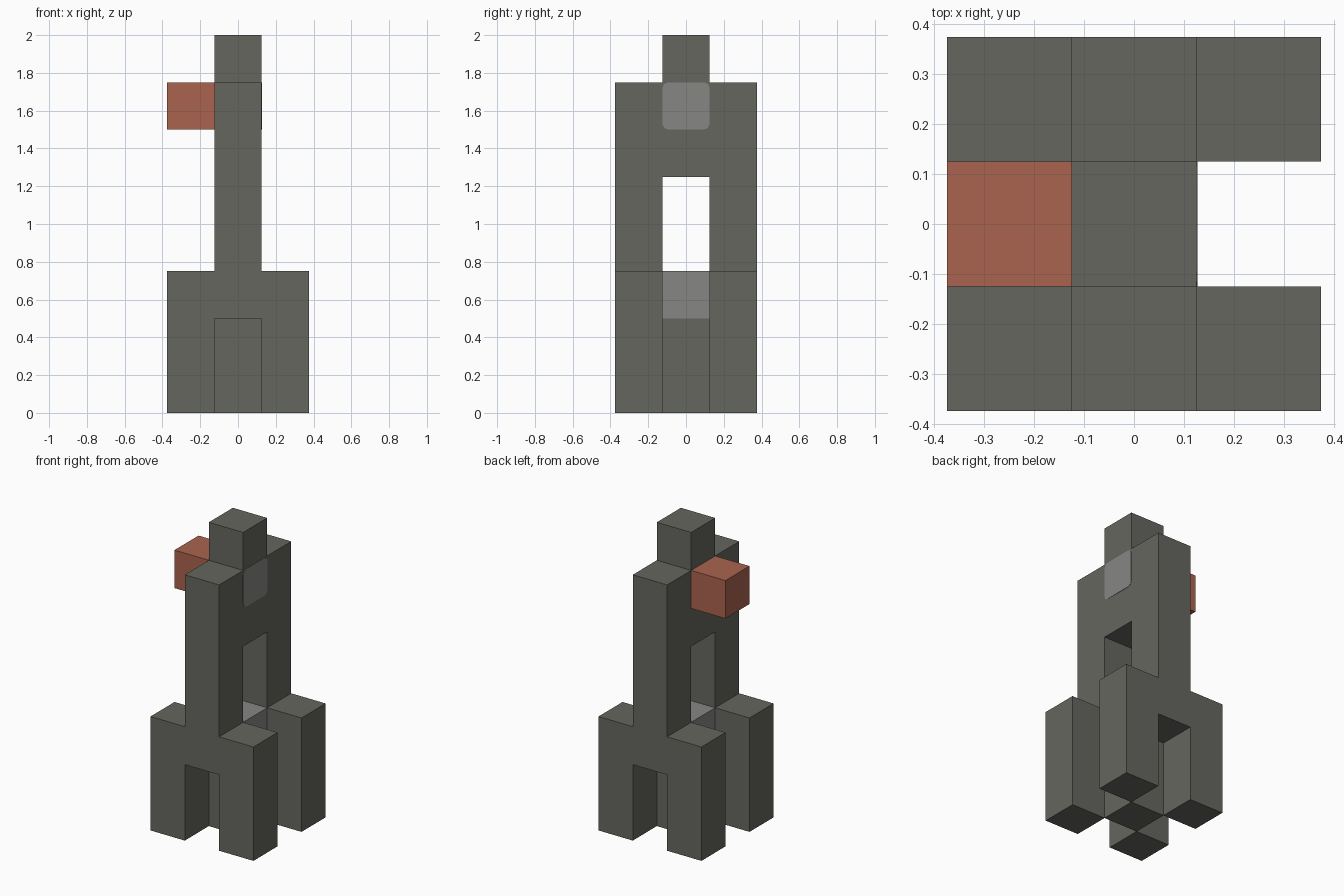
import bpy, bmesh
from mathutils import Vector

old = bpy.data.objects.get("Cube")
if old:
    bpy.data.objects.remove(old, do_unlink=True)

U = 0.25      # block size
H = U / 2


def material(name, color):
    m = bpy.data.materials.new(name)
    m.use_nodes = True
    m.diffuse_color = (*color, 1)
    m.node_tree.nodes["Principled BSDF"].inputs["Base Color"].default_value = (*color, 1)
    return m


stone = material("dark stone", (0.133, 0.133, 0.115))
light = material("light grey", (0.24, 0.24, 0.235))
brick = material("brick red", (0.402, 0.127, 0.078))


def finish(name, bm, mat):
    bmesh.ops.recalc_face_normals(bm, faces=bm.faces)
    me = bpy.data.meshes.new(name)
    bm.to_mesh(me)
    bm.free()
    me.materials.append(mat)
    ob = bpy.data.objects.new(name, me)
    bpy.context.collection.objects.link(ob)
    return ob


def box(name, low, high, mat, round_x=0):
    low, high = Vector(low), Vector(high)
    bm = bmesh.new()
    bmesh.ops.create_cube(bm, size=1)
    for v in bm.verts:
        v.co = (low + high) / 2 + v.co * (high - low)
    if round_x:
        edges = [e for e in bm.edges
                 if abs(e.verts[0].co.x - e.verts[1].co.x) > 1e-4]
        bmesh.ops.bevel(bm, geom=edges, offset=round_x, segments=2,
                        profile=0.5, affect='EDGES')
    return finish(name, bm, mat)


# Front and back frames: two legs, an arch between them and a tall pillar
half = [(H, 0), (3 * H, 0), (3 * H, 3 * U), (H, 3 * U), (H, 7 * U)]
arch = [(H, 2 * U)]
right_side = arch + half
outline = right_side + [(-x, z) for x, z in reversed(right_side)]
for name, y in (("front_frame", -3 * H), ("back_frame", H)):
    bm = bmesh.new()
    face = bm.faces.new([bm.verts.new((x, y, z)) for x, z in outline])
    ext = bmesh.ops.extrude_face_region(bm, geom=[face])
    verts = [g for g in ext["geom"] if isinstance(g, bmesh.types.BMVert)]
    bmesh.ops.translate(bm, vec=(0, U, 0), verts=verts)
    finish(name, bm, stone)

# Central parts between the frames
box("centre_leg", (-H, -H, 0), (H, H, 2 * U), stone)
box("core_block", (-H, -H, 2 * U), (H, H, 3 * U), light)
box("crossbar_and_top", (-H, -H, 5 * U), (H, H, 8 * U), stone)

# Side block and the rounded plate on the opposite face
box("side_block", (-3 * H, -H, 6 * U), (-H, H, 7 * U), brick)
box("rounded_plate", (H - 0.002, -H, 6 * U), (H + 0.002, H, 7 * U), light, 0.03)
